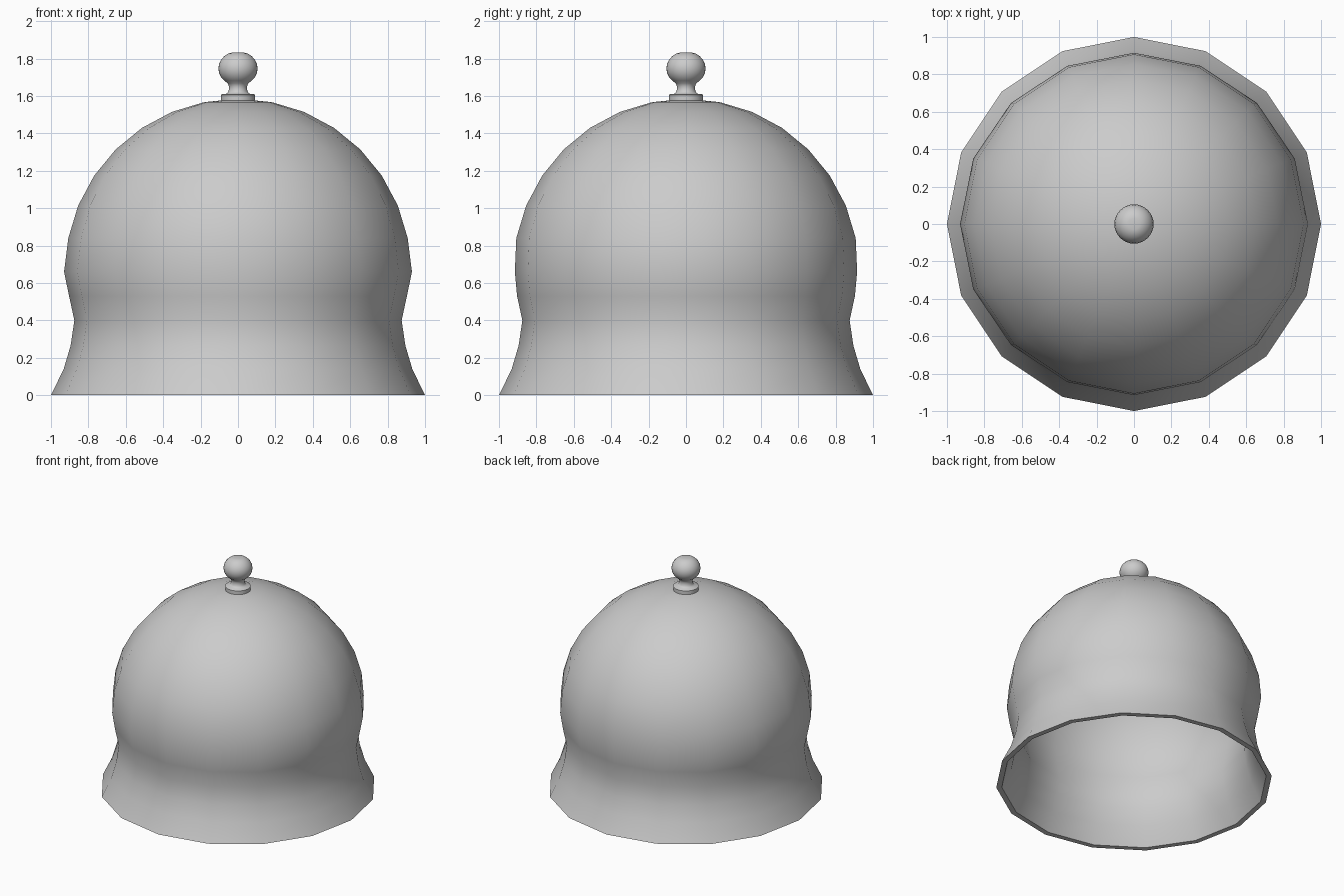
import bpy, bmesh, math

if "Cube" in bpy.data.objects:
    bpy.data.objects.remove(bpy.data.objects["Cube"])


def lathe(name, profile, segments, squash=None):
    """Revolve an (r, z) profile around z; r = 0 gives a single pole vertex."""
    bm = bmesh.new()
    rings = []
    for r, z in profile:
        if r == 0:
            rings.append([bm.verts.new((0, 0, z))])
            continue
        ring = []
        for i in range(segments):
            a = 2 * math.pi * i / segments
            k = squash(z) if squash else 1
            ring.append(bm.verts.new((r * math.cos(a), r * k * math.sin(a), z)))
        rings.append(ring)
    for a, b in zip(rings, rings[1:]):
        for i in range(segments):
            j = (i + 1) % segments
            quad = [a[i % len(a)], a[j % len(a)], b[j % len(b)], b[i % len(b)]]
            bm.faces.new(list(dict.fromkeys(quad)))
    bmesh.ops.recalc_face_normals(bm, faces=bm.faces)
    me = bpy.data.meshes.new(name)
    bm.to_mesh(me)
    bm.free()
    ob = bpy.data.objects.new(name, me)
    bpy.context.collection.objects.link(ob)
    bpy.ops.object.select_all(action='DESELECT')
    ob.select_set(True)
    bpy.context.view_layer.objects.active = ob
    bpy.ops.object.shade_smooth_by_angle(angle=math.radians(45))
    return ob


# Hollow cover: flared skirt, pinched waist, hemispherical dome
def wall(radius, skirt):
    dome = [(radius * math.cos(t), 0.66 + radius * math.sin(t))
            for t in (math.radians(11.25 * i) for i in range(1, 8))]
    return skirt + dome + [(0, 0.66 + radius)]


skirt = [(1.0, 0), (0.932, 0.14), (0.895, 0.265), (0.875, 0.4), (0.903, 0.53), (0.93, 0.66)]
outer = wall(0.925, skirt)
inner = wall(0.885, [(r - 0.04, z) for r, z in skirt])
lathe("cover", inner[::-1] + outer, 16,
      squash=lambda z: 0.984 if abs(z - 0.66) < 0.01 else 1)

# Knob: collar, narrow neck and ball with a flattened top
ball = [(0.105 * math.cos(t), 1.747 + 0.092 * math.sin(t))
        for t in (math.radians(d) for d in range(-45, 61, 15))]
lathe("knob", [(0, 1.565), (0.092, 1.565), (0.092, 1.605), (0.085, 1.61), (0.062, 1.612),
               (0.05, 1.625), (0.048, 1.65), (0.055, 1.668)]
      + ball + [(0.03, 1.832), (0, 1.832)], 32)
